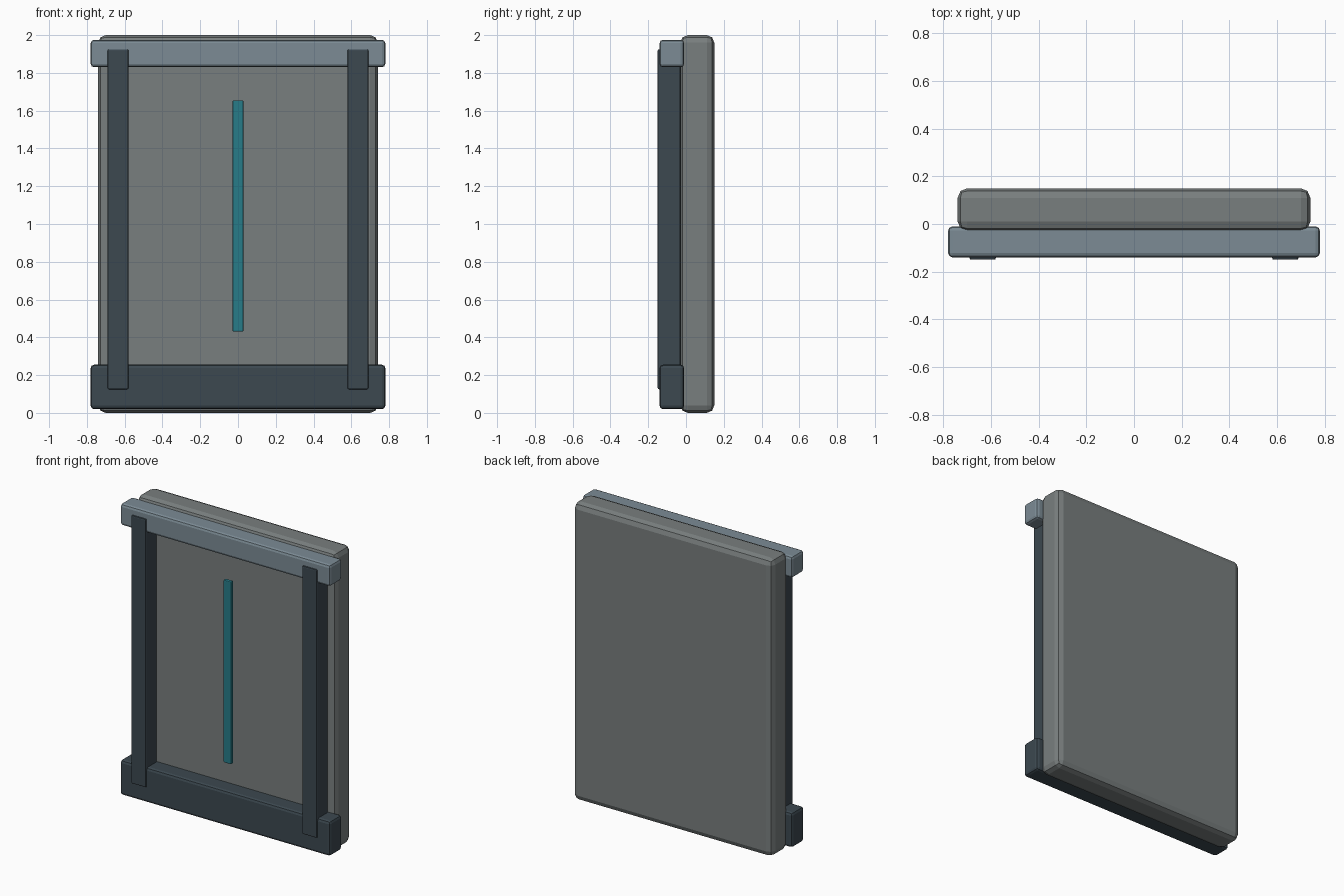
import bpy

if "Cube" in bpy.data.objects:
    bpy.data.objects.remove(bpy.data.objects["Cube"])


def material(name, rgb):
    m = bpy.data.materials.new(name)
    m.diffuse_color = (*rgb, 1)
    m.use_nodes = True
    m.node_tree.nodes["Principled BSDF"].inputs["Base Color"].default_value = m.diffuse_color
    return m


def box(name, xs, ys, zs, bevel, mat=None):
    """Bevelled box given as min/max extents on each axis."""
    ext = (xs, ys, zs)
    bpy.ops.mesh.primitive_cube_add(size=1, location=[(a + b) / 2 for a, b in ext])
    ob = bpy.context.object
    ob.name = name
    ob.scale = [b - a for a, b in ext]
    bpy.ops.object.transform_apply(location=False, rotation=False, scale=True)
    mod = ob.modifiers.new("Bevel", 'BEVEL')
    mod.width = bevel
    mod.segments = 2
    if mat:
        ob.data.materials.append(mat)
    return ob


dark = material("dark_steel", (0.045, 0.065, 0.08))
light = material("light_steel", (0.2, 0.26, 0.3))
teal = material("teal", (0.02, 0.2, 0.25))
slab = material("slab_grey", (0.19, 0.21, 0.21))

# Thick back slab
box("back_panel", (-0.74, 0.74), (-0.03, 0.15), (0.0, 2.0), 0.04, slab)

# Top and bottom rails
box("top_rail", (-0.78, 0.78), (-0.14, -0.01), (1.83, 1.975), 0.018, light)
box("bottom_rail", (-0.78, 0.78), (-0.14, -0.01), (0.02, 0.255), 0.018, dark)

# Upright posts, one each side
for side, s in (("left", -1), ("right", 1)):
    xs = sorted((s * 0.58, s * 0.69))
    box(side + "_post", xs, (-0.15, -0.03), (0.125, 1.925), 0.007, dark)

# Slim centre strip standing proud of the slab
box("centre_strip", (-0.028, 0.028), (-0.115, -0.09), (0.43, 1.655), 0.005, teal)
